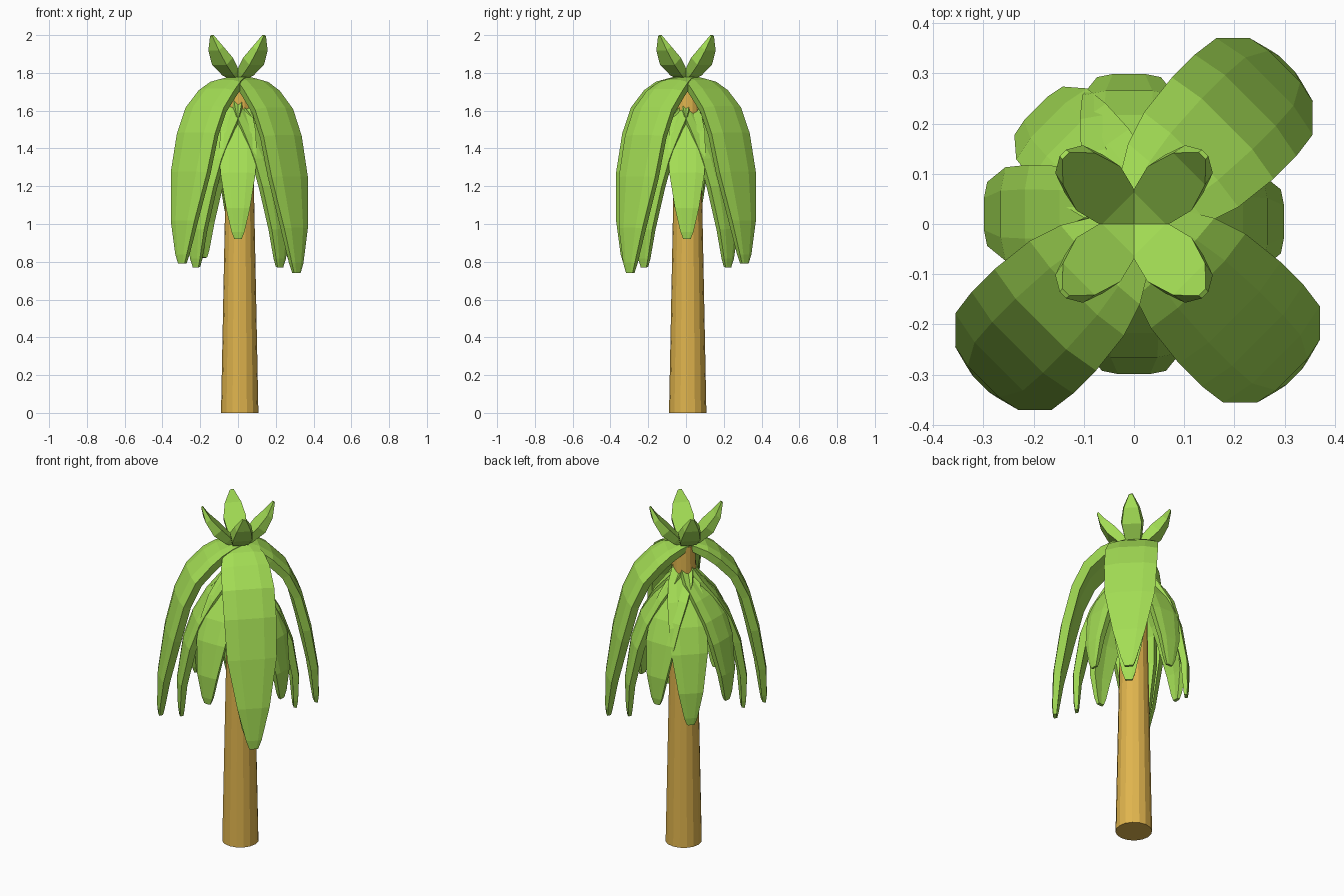
import bpy, bmesh, math
from mathutils import Vector

if "Cube" in bpy.data.objects:
    bpy.data.objects.remove(bpy.data.objects["Cube"])


def material(name, color):
    m = bpy.data.materials.new(name)
    m.diffuse_color = color
    m.use_nodes = True
    m.node_tree.nodes["Principled BSDF"].inputs["Base Color"].default_value = m.diffuse_color
    return m


GREEN = material("leaf_green", (0.37, 0.73, 0.09, 1))
WOOD = material("trunk_wood", (0.75, 0.46, 0.075, 1))


def finish(name, bm, mat):
    bmesh.ops.recalc_face_normals(bm, faces=bm.faces)
    me = bpy.data.meshes.new(name)
    bm.to_mesh(me)
    bm.free()
    me.materials.append(mat)
    ob = bpy.data.objects.new(name, me)
    bpy.context.collection.objects.link(ob)
    return ob


def leaf(name, angle, rows, side=0.0, arch=0.12):
    """Thick, slightly arched leaf; rows = (radius, height, half width, thickness)."""
    bm = bmesh.new()
    a = math.radians(angle)
    out = Vector((math.cos(a), math.sin(a), 0))
    across = Vector((-math.sin(a), math.cos(a), 0))
    rings = []
    for i, (r, z, w, t) in enumerate(rows):
        p, q = rows[max(i - 1, 0)], rows[min(i + 1, len(rows) - 1)]
        d = Vector((q[0] - p[0], q[1] - p[1])).normalized()
        inward = out * d.y - Vector((0, 0, d.x))   # towards the underside
        # (sideways, thickness share, arch share)
        section = [(-1, 0, 1), (-0.5, 0, 0.15), (0.5, 0, 0.15), (1, 0, 1),
                   (0.87, 1, 0.8), (0, 1, 0), (-0.87, 1, 0.8)]
        base = out * r + Vector((0, 0, z)) + across * side
        rings.append([bm.verts.new(base + across * (u * w) + inward * (v * t + s * arch * w))
                      for u, v, s in section])
    n = len(rings[0])
    for r0, r1 in zip(rings, rings[1:]):
        for j in range(n):
            k = (j + 1) % n
            bm.faces.new((r0[j], r0[k], r1[k], r1[j]))
    bm.faces.new(rings[0])
    bm.faces.new(rings[-1])
    return finish(name, bm, GREEN)


def drooping(profile, reach, top, tip, width, thick):
    return [(r * reach, top - d * (top - tip), w * width, t * thick)
            for r, d, w, t in profile]


# trunk
bm = bmesh.new()
bmesh.ops.create_cone(bm, cap_ends=True, segments=16, radius1=0.099,
                      radius2=0.064, depth=1.77)
bmesh.ops.translate(bm, verts=bm.verts, vec=(0.009, 0.009, 0.885))
finish("trunk", bm, WOOD)

# drooping profiles: reach, drop, width and thickness fractions
ARCH = [(-0.03, 0, 0.3, 0.6), (0.1, 0.005, 0.52, 0.9), (0.25, 0.02, 0.78, 1),
        (0.41, 0.065, 0.93, 1), (0.62, 0.16, 1, 1), (0.77, 0.3, 1, 1),
        (0.89, 0.51, 0.95, 1), (0.985, 0.77, 0.62, 0.85), (1, 0.95, 0.3, 0.6),
        (0.99, 1, 0.17, 0.4)]
STEEP = [(0, 0, 0.35, 0.6), (0.25, 0.12, 0.8, 0.9), (0.5, 0.23, 0.97, 1),
         (0.73, 0.37, 1, 1), (0.89, 0.53, 0.95, 1), (1, 0.78, 0.65, 0.85),
         (0.99, 0.95, 0.35, 0.6), (0.97, 1, 0.2, 0.4)]

# large outer leaves (none at the back left)
for label, ang, tip in (("front_right", -45, 0.74), ("front_left", 225, 0.79),
                        ("back_right", 45, 0.79)):
    leaf("outer_leaf_" + label, ang,
         drooping(ARCH, 0.442, 1.785, tip, 0.143, 0.048), 0.01)

# inner leaves under the outer ones
for label, ang, tip, reach, side in (
        ("front_right", -45, 0.77, 0.33, 0), ("front_left", 225, 0.77, 0.33, 0),
        ("back_right", 45, 0.77, 0.33, 0), ("back_left", 135, 0.82, 0.302, -0.025)):
    leaf("inner_leaf_" + label, ang,
         drooping(STEEP, reach, 1.69, tip, 0.105, 0.042), side)

# short leaves along the axes
for label, ang, side in (("front", -90, 0), ("right", 0, 0.005),
                         ("back", 90, 0.01), ("left", 180, -0.02)):
    leaf("short_leaf_" + label, ang,
         drooping(STEEP, 0.3, 1.67, 0.92, 0.098, 0.04), side)

# upright crown leaves
CROWN = [(-0.01, 1.78, 0.03, 0.03), (0.045, 1.82, 0.048, 0.045), (0.1, 1.88, 0.062, 0.055),
         (0.155, 1.94, 0.045, 0.035), (0.192, 2.0, 0.01, 0.01)]
for label, ang in (("front_right", -45), ("front_left", 225),
                   ("back_right", 45), ("back_left", 135)):
    leaf("crown_leaf_" + label, ang, CROWN, 0, 0)
